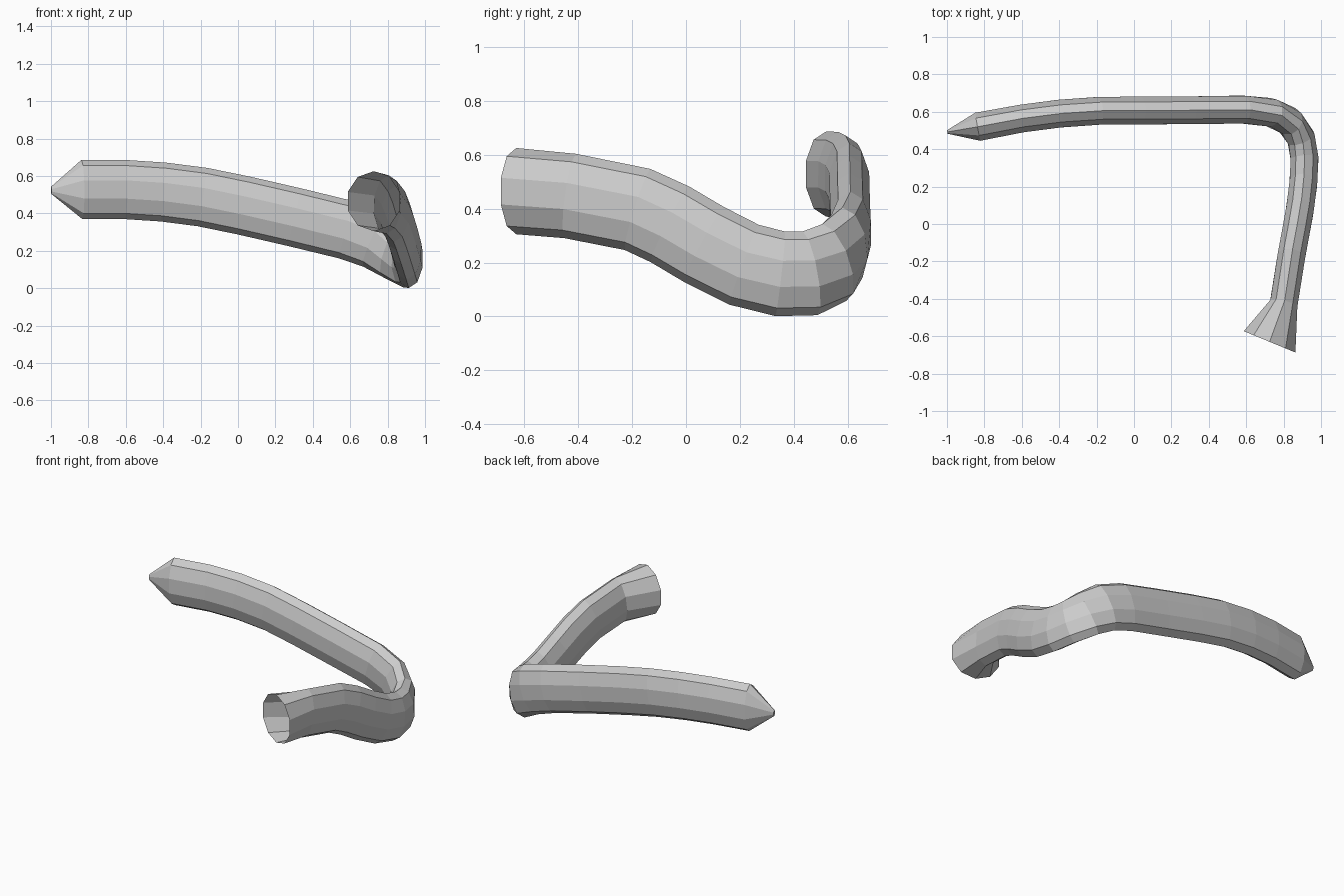
import bpy, bmesh, math
from mathutils import Vector

if "Cube" in bpy.data.objects:
    bpy.data.objects.remove(bpy.data.objects["Cube"])

SIDES = 10
# Centre line stations: x, y, z, half width, half height
W, H = 0.078, 0.158
PATH = [
    (0.725, -0.63, 0.465, 0.157, 0.16),   # flared open mouth
    (0.80, -0.43, 0.447, W, H),
    (0.84, -0.18, 0.397, W, H),
    (0.862, -0.06, 0.342, W, H),
    (0.885, 0.065, 0.268, W, H),
    (0.905, 0.215, 0.192, W, H),
    (0.912, 0.35, 0.158, W, H),
    (0.893, 0.46, 0.160, W, H),           # bend
    (0.83, 0.55, 0.200, W, H),
    (0.73, 0.597, 0.260, W, H),
    (0.58, 0.612, 0.312, W, H),
    (0.30, 0.608, 0.380, W, H),
    (0.03, 0.607, 0.442, W, H),
    (-0.19, 0.605, 0.487, W, H),
    (-0.40, 0.590, 0.514, W, H),
    (-0.60, 0.564, 0.527, W, H),
    (-0.835, 0.52, 0.528, 0.08, H),
    (-0.998, 0.492, 0.523, 0.01, 0.02),   # pointed tip
]
pts = [Vector(p[:3]) for p in PATH]


def tangent(i):
    if i == 0:
        return Vector((0.38, 0.92, 0)).normalized()
    if i == len(pts) - 1:
        return (pts[i] - pts[i - 1]).normalized()
    return ((pts[i + 1] - pts[i]).normalized() + (pts[i] - pts[i - 1]).normalized()).normalized()


# Sweep an upright oval along the centre line
bm = bmesh.new()
rings = []
for i, (p, st) in enumerate(zip(pts, PATH)):
    t = tangent(i)
    side = t.cross(Vector((0, 0, 1))).normalized()
    up = side.cross(t)
    ring = []
    for k in range(SIDES):
        a = math.pi / 2 + 2 * math.pi * k / SIDES
        ring.append(bm.verts.new(p + side * (st[3] * math.cos(a)) + up * (st[4] * math.sin(a))))
    rings.append(ring)

for a, b in zip(rings, rings[1:]):
    for k in range(SIDES):
        n = (k + 1) % SIDES
        bm.faces.new((a[k], a[n], b[n], b[k]))
bm.faces.new(rings[-1])  # close the tip, mouth stays open
bmesh.ops.recalc_face_normals(bm, faces=bm.faces)

mesh = bpy.data.meshes.new("bent_tube")
bm.to_mesh(mesh)
bm.free()
bpy.context.collection.objects.link(bpy.data.objects.new("bent_tube", mesh))
